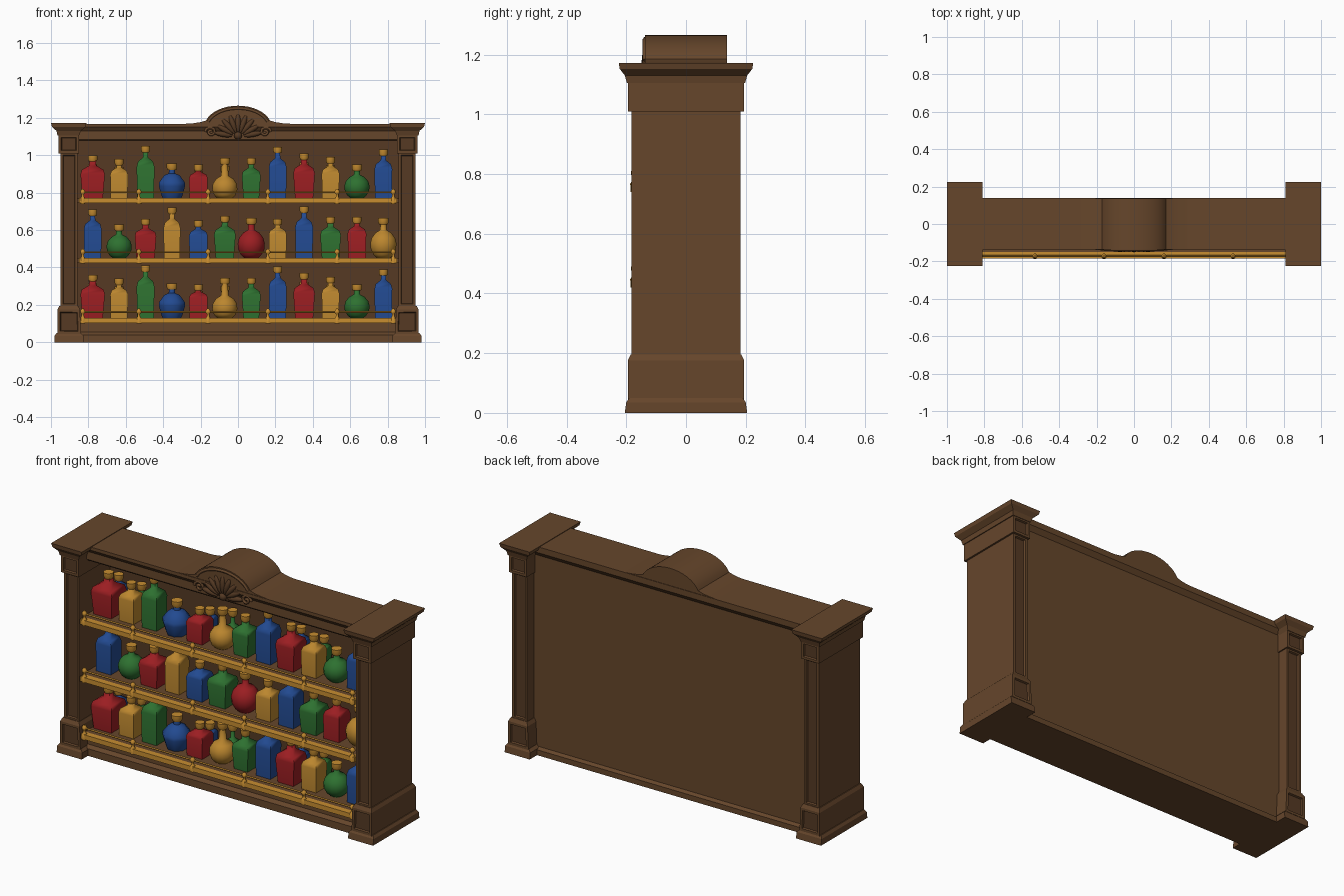
import bpy, bmesh, math
from mathutils import Matrix

cube = bpy.data.objects.get("Cube")
if cube:
    bpy.data.objects.remove(cube, do_unlink=True)


def material(name, rgb):
    m = bpy.data.materials.new(name)
    m.use_nodes = True
    m.diffuse_color = (*rgb, 1)
    m.node_tree.nodes["Principled BSDF"].inputs["Base Color"].default_value = (*rgb, 1)
    return m


WOOD = material("brown wood", (0.132, 0.061, 0.024))
DARK = material("dark brown wood", (0.092, 0.042, 0.017))
GOLD = material("gold", (0.58, 0.27, 0.03))
GLASS = {
    "red": material("red glass", (0.33, 0.013, 0.016)),
    "yellow": material("amber glass", (0.50, 0.24, 0.028)),
    "green": material("green glass", (0.027, 0.165, 0.03)),
    "blue": material("blue glass", (0.016, 0.068, 0.28)),
}


def finish(name, bm, mats, smooth=0):
    """Make the object; smooth is the angle in degrees below which edges are softened."""
    bmesh.ops.recalc_face_normals(bm, faces=bm.faces)
    mesh = bpy.data.meshes.new(name)
    bm.to_mesh(mesh)
    bm.free()
    for m in mats:
        mesh.materials.append(m)
    ob = bpy.data.objects.new(name, mesh)
    bpy.context.collection.objects.link(ob)
    if smooth:
        bpy.ops.object.select_all(action="DESELECT")
        ob.select_set(True)
        bpy.context.view_layer.objects.active = ob
        bpy.ops.object.shade_smooth_by_angle(angle=math.radians(smooth))


def skin(bm, rings):
    """Join equal rings of points into a capped solid."""
    loops = [[bm.verts.new(p) for p in ring] for ring in rings]
    n = len(loops[0])
    sides = []
    for a, b in zip(loops, loops[1:]):
        sides += [bm.faces.new((a[i], a[(i + 1) % n], b[(i + 1) % n], b[i])) for i in range(n)]
    return sides + [bm.faces.new(loops[0][::-1]), bm.faces.new(loops[-1])]


def stack(name, sections, side=1, panel=0):
    """Rectangular sections (z, x0, x1, half depth), with optional sunk panels front and back."""
    bm = bmesh.new()
    skin(bm, [[(side * x0, -y, z), (side * x1, -y, z), (side * x1, y, z), (side * x0, y, z)]
              for z, x0, x1, y in sections])
    bmesh.ops.recalc_face_normals(bm, faces=bm.faces)
    if panel:
        ends = [f for f in bm.faces if abs(f.normal.y) > 0.9 and f.calc_area() > 0.006]
        bmesh.ops.inset_individual(bm, faces=ends, thickness=panel, depth=0)
        bmesh.ops.inset_individual(bm, faces=ends, thickness=0.005, depth=-0.01)
        for f in ends:
            f.material_index = 1
    finish(name, bm, [WOOD, DARK])


def prism(name, pts, lo, hi, axis, mat=WOOD, smooth=0):
    """Extrude a profile along x (points are y, z) or along y (points are x, z)."""
    bm = bmesh.new()
    place = (lambda p, t: (t, *p)) if axis == "x" else (lambda p, t: (p[0], t, p[1]))
    skin(bm, [[place(p, t) for p in pts] for t in (lo, hi)])
    finish(name, bm, [mat], smooth)


def box(name, x, y, z, mat=WOOD):
    prism(name, [(y[0], z[0]), (y[1], z[0]), (y[1], z[1]), (y[0], z[1])], *x, "x", mat)


# Corner posts with feet, pedestals, capitals and cornices
for side, word in ((1, "left"), (-1, "right")):
    stack(word + "_foot", [(0, .825, .98, .205), (.035, .825, .98, .2), (.05, .84, .97, .19)], side)
    stack(word + "_pedestal", [(.045, .84, .965, .195), (.175, .845, .965, .195),
                               (.195, .855, .955, .185)], side, .02)
    stack(word + "_post", [(.19, .857, .95, .182), (1.015, .857, .95, .182)], side, .02)
    stack(word + "_capital", [(1.01, .85, .96, .195), (1.11, .85, .96, .195)], side, .02)
    stack(word + "_cornice", [(1.105, .85, .965, .198), (1.13, .84, .97, .205),
                              (1.152, .815, .995, .222), (1.172, .81, 1, .225)], side)

# Back wall with its darker lining, base and top beam
box("back_wall", (-.86, .86), (.1, .12), (.03, 1.12))
box("back_lining", (-.858, .858), (.093, .1), (.11, 1.09), DARK)
prism("base_beam", [(.14, 0), (.14, .03), (.12, .04), (.12, .12), (-.13, .12),
                    (-.13, .055), (-.15, .04), (-.15, 0)], -.86, .86, "x")
prism("top_beam", [(.12, 1.08), (.12, 1.11), (.14, 1.135), (.14, 1.168), (-.14, 1.168),
                   (-.14, 1.15), (-.125, 1.13), (-.125, 1.085), (-.115, 1.075)], -.86, .86, "x")

# Arched crest with flared shoulders
arc = [(.18 * math.cos(a), 1.15 + .115 * math.sin(a))
       for a in (math.radians(18 + 9 * i) for i in range(17))]
prism("crest", [(-.3, 1.15), (.3, 1.15), (.3, 1.167), (.24, 1.171), (.2, 1.177)] + arc +
      [(-.2, 1.177), (-.24, 1.171), (-.3, 1.167)], -.137, .137, "y", WOOD, 40)


def tube(name, pts, radius, mat):
    cu = bpy.data.curves.new(name, "CURVE")
    cu.dimensions = "3D"
    cu.bevel_depth = radius
    cu.bevel_resolution = 1
    cu.use_fill_caps = True
    sp = cu.splines.new("POLY")
    sp.points.add(len(pts) - 1)
    for p, co in zip(sp.points, pts):
        p.co = (*co, 1)
    cu.materials.append(mat)
    ob = bpy.data.objects.new(name, cu)
    bpy.context.collection.objects.link(ob)


# Carved shell: rim, radiating petals and side scrolls
tube("crest_rim", [(x * .92, -.137, 1.15 + (z - 1.15) * .88) for x, z in arc], .008, WOOD)
bm = bmesh.new()
for i in range(9):
    a = math.radians(10 + 20 * i)
    mat = (Matrix.Translation((.08 * math.cos(a), -.134, 1.1 + .072 * math.sin(a)))
           @ Matrix.Rotation(-a, 4, "Y") @ Matrix.Diagonal((.053, .015, .015, 1)))
    bmesh.ops.create_uvsphere(bm, u_segments=10, v_segments=6, radius=1, matrix=mat)
bmesh.ops.create_uvsphere(bm, u_segments=10, v_segments=6, radius=.022,
                          matrix=Matrix.Translation((0, -.13, 1.105)))
finish("shell_carving", bm, [DARK], 50)
for side, word in ((1, "left"), (-1, "right")):
    spiral = [(side * (.146 + (.03 - .0018 * i) * math.cos(i * .6)), -.134,
               1.125 + (.03 - .0018 * i) * math.sin(i * .6)) for i in range(16)]
    tube(word + "_scroll", spiral, .008, WOOD)


# Bottle shapes: sides, then radius and height as shares of the half width and body height
SHAPES = {
    "square": (4, [(.95, 0), (1, .6), (.85, .7), (.3, .78), (.27, .9)]),
    "flared": (4, [(.84, 0), (1, .55), (.9, .66), (.3, .76), (.25, .9)]),
    "flask": (8, [(.7, 0), (.8, .08), (1, .35), (1, .45), (.6, .66), (.25, .72), (.22, .88)]),
    "round": (16, [(.5, 0), (.75, .08), (.96, .22), (1, .36), (.9, .5), (.6, .63),
                   (.25, .7), (.22, .9)]),
    "necked": (16, [(.6, 0), (.85, .08), (1, .22), (.95, .36), (.7, .48), (.3, .56), (.22, .9)]),
}


def ring(r, z, n, cx, cy):
    turn = math.pi / n
    k = r / math.cos(turn)
    return [(cx + k * math.cos(turn + i * math.tau / n), cy + k * math.sin(turn + i * math.tau / n), z)
            for i in range(n)]


def bottle(name, shape, colour, width, height, x, y, z):
    n, profile = SHAPES[shape]
    bm = bmesh.new()
    skin(bm, [ring(r * width / 2, z + t * height, n, x, y) for r, t in profile])
    top, lip = z + height, max(.024, .2 * width)
    for f in skin(bm, [ring(lip * k, top - drop, 12, x, y) for k, drop in
                       ((.8, .034), (1, .022), (1, 0))]):
        f.material_index = 1
    finish(name, bm, [GLASS[colour], GOLD], 60)


outer = [("flared", "red", .13, .23), ("square", "yellow", .095, .21), ("square", "green", .095, .28),
         ("flask", "blue", .14, .185), ("square", "red", .1, .18), ("necked", "yellow", .135, .215),
         ("flared", "green", .1, .215), ("square", "blue", .095, .275), ("flared", "red", .115, .24),
         ("square", "yellow", .095, .22), ("round", "green", .135, .18), ("square", "blue", .095, .26)]
middle = [("square", "blue", .095, .26), ("round", "green", .135, .18), ("flared", "red", .115, .21),
          ("square", "yellow", .09, .27), ("square", "blue", .1, .2), ("flared", "green", .115, .225),
          ("round", "red", .145, .215), ("square", "yellow", .095, .21), ("square", "blue", .095, .275),
          ("flared", "green", .11, .22), ("square", "red", .1, .22), ("round", "yellow", .14, .215)]
BEHIND = {"red": "blue", "yellow": "green"}

# Shelves with gold edging, rails, posts and bottles
for word, z, row in (("lower", .13, outer), ("middle", .45, middle), ("upper", .77, outer)):
    box(word + "_shelf", (-.858, .858), (-.15, .095), (z - .025, z))
    box(word + "_shelf_edge", (-.85, .85), (-.184, -.15), (z - .026, z + .001), GOLD)
    tube(word + "_rail", [(-.83, -.172, z + .032), (.83, -.172, z + .032)], .005, GOLD)
    bm = bmesh.new()
    for x in (-.83, -.53, -.16, .16, .53, .83):
        skin(bm, [ring(r, z + h, 8, x, -.172) for r, h in
                  ((.013, -.03), (.015, -.002), (.007, .008), (.007, .022),
                   (.013, .028), (.013, .038), (.005, .05))])
    finish(word + "_rail_posts", bm, [GOLD], 50)
    for i, (shape, colour, width, height) in enumerate(row):
        x = -.777 + i * .1413
        bottle(word + "_front_bottle", shape, colour, width, height, x, -.035, z)
        # A smaller second rank stands on the outer shelves
        if row is outer and colour in BEHIND:
            bottle(word + "_rear_bottle", shape, BEHIND[colour], width * .6, height * .8, x, .055, z)
